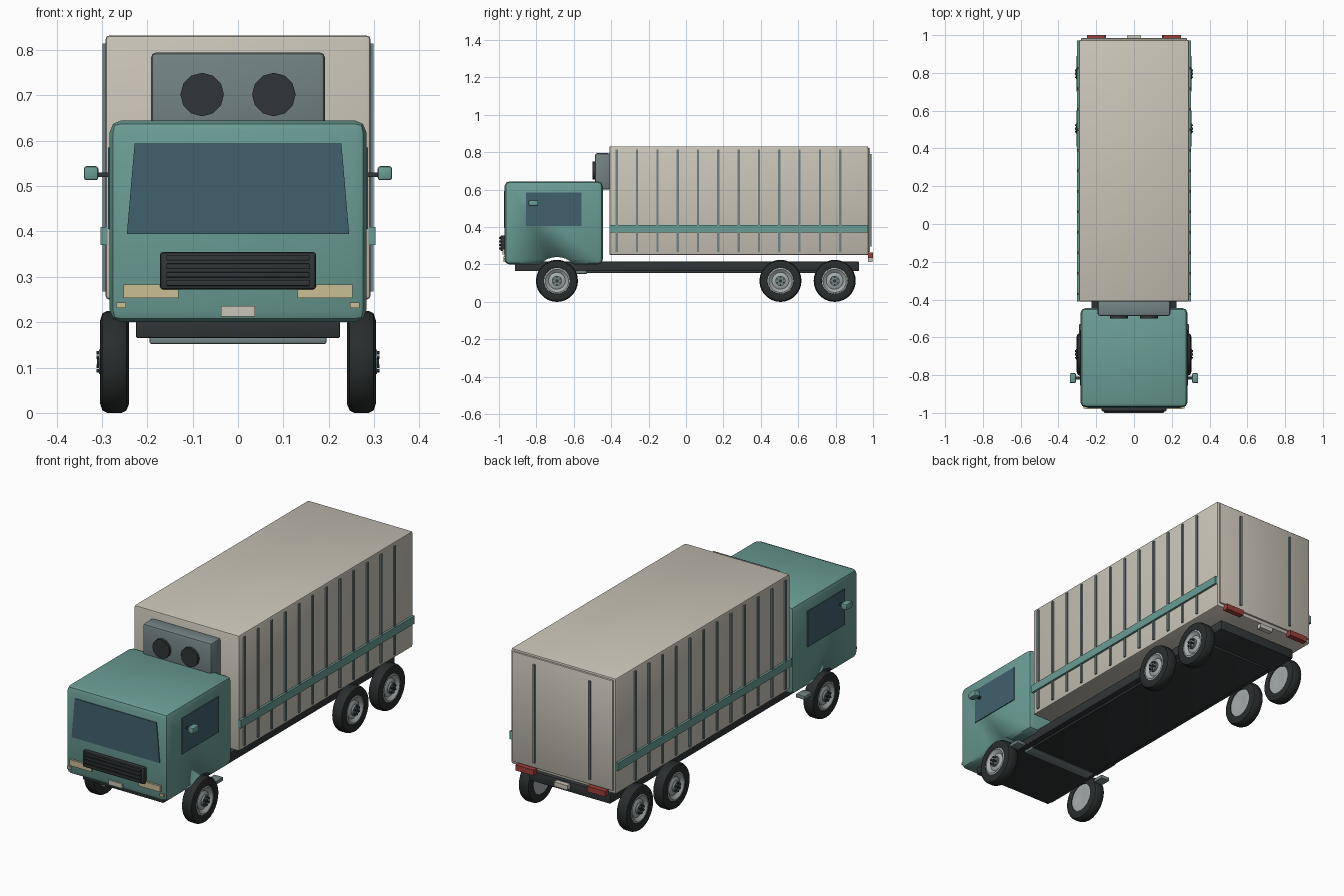
import bpy, bmesh, math
from mathutils import Matrix, Vector

if "Cube" in bpy.data.objects:
    bpy.data.objects.remove(bpy.data.objects["Cube"])


def mat(name, r, g, b):
    m = bpy.data.materials.new(name)
    m.diffuse_color = (r, g, b, 1)
    m.use_nodes = True
    m.node_tree.nodes["Principled BSDF"].inputs["Base Color"].default_value = m.diffuse_color
    return m


TEAL = mat("teal paint", 0.145, 0.335, 0.300)
CREAM = mat("cream panel", 0.590, 0.555, 0.480)
GLASS = mat("blue glass", 0.051, 0.119, 0.150)
DARK = mat("dark metal", 0.030, 0.036, 0.038)
GREY = mat("grey metal", 0.171, 0.223, 0.231)
RUBBER = mat("tyre rubber", 0.022, 0.026, 0.026)
RIM = mat("wheel silver", 0.376, 0.413, 0.413)
YELLOW = mat("lamp yellow", 0.590, 0.520, 0.300)
RED = mat("lamp red", 0.330, 0.050, 0.040)


def finish(bm, name, material, smooth=True):
    bmesh.ops.recalc_face_normals(bm, faces=bm.faces)
    me = bpy.data.meshes.new(name)
    bm.to_mesh(me)
    bm.free()
    me.materials.append(material)
    ob = bpy.data.objects.new(name, me)
    bpy.context.collection.objects.link(ob)
    if smooth:
        bpy.ops.object.select_all(action='DESELECT')
        ob.select_set(True)
        bpy.context.view_layer.objects.active = ob
        bpy.ops.object.shade_smooth_by_angle(angle=math.radians(35))
    return ob


def box(name, material, x, y, z, bevel=0.0, segments=2):
    """Box from (min, max) ranges, with optional rounded edges."""
    bm = bmesh.new()
    bmesh.ops.create_cube(bm, size=1)
    for v in bm.verts:
        v.co = Vector([(r[0] + r[1]) / 2 + c * (r[1] - r[0])
                       for c, r in zip(v.co, (x, y, z))])
    if bevel:
        bmesh.ops.bevel(bm, geom=bm.edges[:], offset=bevel, segments=segments,
                        profile=0.5, affect='EDGES')
    return finish(bm, name, material, bevel > 0)


def pair(name, material, x, y, z, bevel=0.0):
    """The same box on both sides of the truck."""
    box("right_" + name, material, x, y, z, bevel)
    box("left_" + name, material, (-x[1], -x[0]), y, z, bevel)


def cylinder(name, material, radius, depth, centre, axis, sides):
    bm = bmesh.new()
    rot = Matrix.Rotation(math.pi / 2, 4, 'Y' if axis == 'X' else 'X')
    bmesh.ops.create_cone(bm, cap_ends=True, segments=sides, radius1=radius,
                          radius2=radius, depth=depth,
                          matrix=Matrix.Translation(centre) @ rot)
    return finish(bm, name, material)


def lathe(name, material, profile, y, z, side, sides=28):
    """Spin (x, radius) points around a wheel axle."""
    bm = bmesh.new()
    verts = [bm.verts.new((px * side, y, z + r)) for px, r in profile]
    edges = [bm.edges.new(p) for p in zip(verts, verts[1:])]
    bmesh.ops.spin(bm, geom=verts + edges, cent=(0, y, z), axis=(1, 0, 0),
                   angle=2 * math.pi, steps=sides, use_duplicate=False)
    bmesh.ops.remove_doubles(bm, verts=bm.verts[:], dist=1e-5)
    return finish(bm, name, material)


# Chassis
box("chassis", DARK, (-0.225, 0.225), (-0.915, 0.925), (0.165, 0.215), 0.004)
box("underbody_plate", GREY, (-0.195, 0.195), (-0.59, -0.53), (0.152, 0.168), 0.004)
box("underbody_rail", DARK, (-0.195, 0.195), (-0.53, 0.78), (0.154, 0.168), 0.004)
pair("step", GREY, (0.24, 0.29), (-0.59, -0.53), (0.150, 0.168), 0.003)

# Cab with wheel arches cut through the lower edge
cab = box("cab", TEAL, (-0.283, 0.283), (-0.97, -0.445), (0.20, 0.645), 0.026)
cutter = cylinder("arch_cutter", TEAL, 0.125, 0.8, (0, -0.69, 0.115), 'X', 32)
cutter.hide_render = True
cutter.hide_viewport = True
cut = cab.modifiers.new("wheel_arch", 'BOOLEAN')
cut.operation = 'DIFFERENCE'
cut.object = cutter
cut.solver = 'EXACT'

# Windscreen: tapered plate
bm = bmesh.new()
front = [bm.verts.new((x, -0.974, z)) for x, z in
         ((-0.245, 0.395), (0.245, 0.395), (0.228, 0.594), (-0.228, 0.594))]
face = bm.faces.new(front)
ext = bmesh.ops.extrude_face_region(bm, geom=[face])
for v in ext["geom"]:
    if isinstance(v, bmesh.types.BMVert):
        v.co.y += 0.008
finish(bm, "windscreen", GLASS, False)

# Side windows and mirrors
pair("side_window", GLASS, (0.279, 0.287), (-0.855, -0.56), (0.405, 0.585))
pair("mirror_arm", DARK, (0.28, 0.312), (-0.822, -0.808), (0.520, 0.530))
pair("mirror", TEAL, (0.308, 0.340), (-0.842, -0.790), (0.513, 0.544), 0.006)

# Grille, lamps and number plate on the nose
box("grille", DARK, (-0.172, 0.172), (-0.992, -0.967), (0.272, 0.355), 0.007)
for i in range(4):
    z = 0.286 + i * 0.0185
    box(f"grille_slat_{i}", DARK, (-0.158, 0.158), (-1.0, -0.99), (z - 0.006, z + 0.006), 0.002)
pair("headlight", YELLOW, (0.131, 0.252), (-0.980, -0.966), (0.253, 0.283))
pair("indicator", YELLOW, (0.247, 0.268), (-0.977, -0.950), (0.231, 0.243))
box("front_plate", CREAM, (-0.038, 0.038), (-0.977, -0.960), (0.213, 0.236))

# Cargo box with side ribs and stripe
box("cargo_box", CREAM, (-0.292, 0.292), (-0.41, 0.975), (0.25, 0.832), 0.008)
for i in range(12):
    y = -0.37 + i * 0.1086
    pair(f"rib_{i}", GREY, (0.288, 0.299), (y - 0.006, y + 0.006), (0.268, 0.815))
pair("stripe", TEAL, (0.288, 0.303), (-0.41, 0.972), (0.37, 0.41))

# Rear doors, handles, lamps and number plate
box("rear_doors", CREAM, (-0.28, 0.28), (0.97, 0.984), (0.268, 0.822), 0.003)
pair("door_bar", GREY, (0.149, 0.160), (0.98, 0.992), (0.295, 0.79))
pair("tail_light", RED, (0.148, 0.25), (0.972, 1.0), (0.236, 0.264))
box("rear_plate", CREAM, (-0.037, 0.037), (0.972, 0.997), (0.212, 0.235))

# Cooling unit with two fans
box("cooling_unit", GREY, (-0.192, 0.192), (-0.487, -0.405), (0.60, 0.795), 0.012)
for s in (-1, 1):
    cylinder(f"fan_{'right' if s > 0 else 'left'}", DARK, 0.048, 0.025,
             (s * 0.079, -0.488, 0.702), 'Y', 12)

# Wheels: tyre, dished rim, hub and bolts
TYRE_PROFILE = [(0.262, 0.066), (0.243, 0.070), (0.240, 0.092), (0.246, 0.107),
                (0.256, 0.1125), (0.288, 0.1125), (0.299, 0.107), (0.304, 0.092),
                (0.301, 0.070), (0.285, 0.064), (0.262, 0.066)]
RIM_PROFILE = [(0.250, 0.0), (0.250, 0.03), (0.244, 0.060), (0.246, 0.070), (0.299, 0.070),
               (0.301, 0.062), (0.288, 0.045), (0.295, 0.032), (0.295, 0.0)]
for s, side in ((1, "right"), (-1, "left")):
    for label, y in (("front", -0.69), ("middle", 0.505), ("rear", 0.795)):
        tag = f"{side}_{label}"
        zc = 0.1125
        lathe(tag + "_tyre", RUBBER, TYRE_PROFILE, y, zc, s)
        lathe(tag + "_rim", RIM, RIM_PROFILE, y, zc, s)
        cylinder(tag + "_hub", GREY, 0.027, 0.02, (s * 0.296, y, zc), 'X', 16)
        cylinder(tag + "_hub_cap", DARK, 0.009, 0.02, (s * 0.301, y, zc), 'X', 10)
        for k in range(6):
            a = k * math.pi / 3 + math.pi / 6
            cylinder(f"{tag}_bolt_{k}", DARK, 0.0045, 0.012,
                     (s * 0.306, y + 0.02 * math.cos(a), zc + 0.02 * math.sin(a)), 'X', 6)
